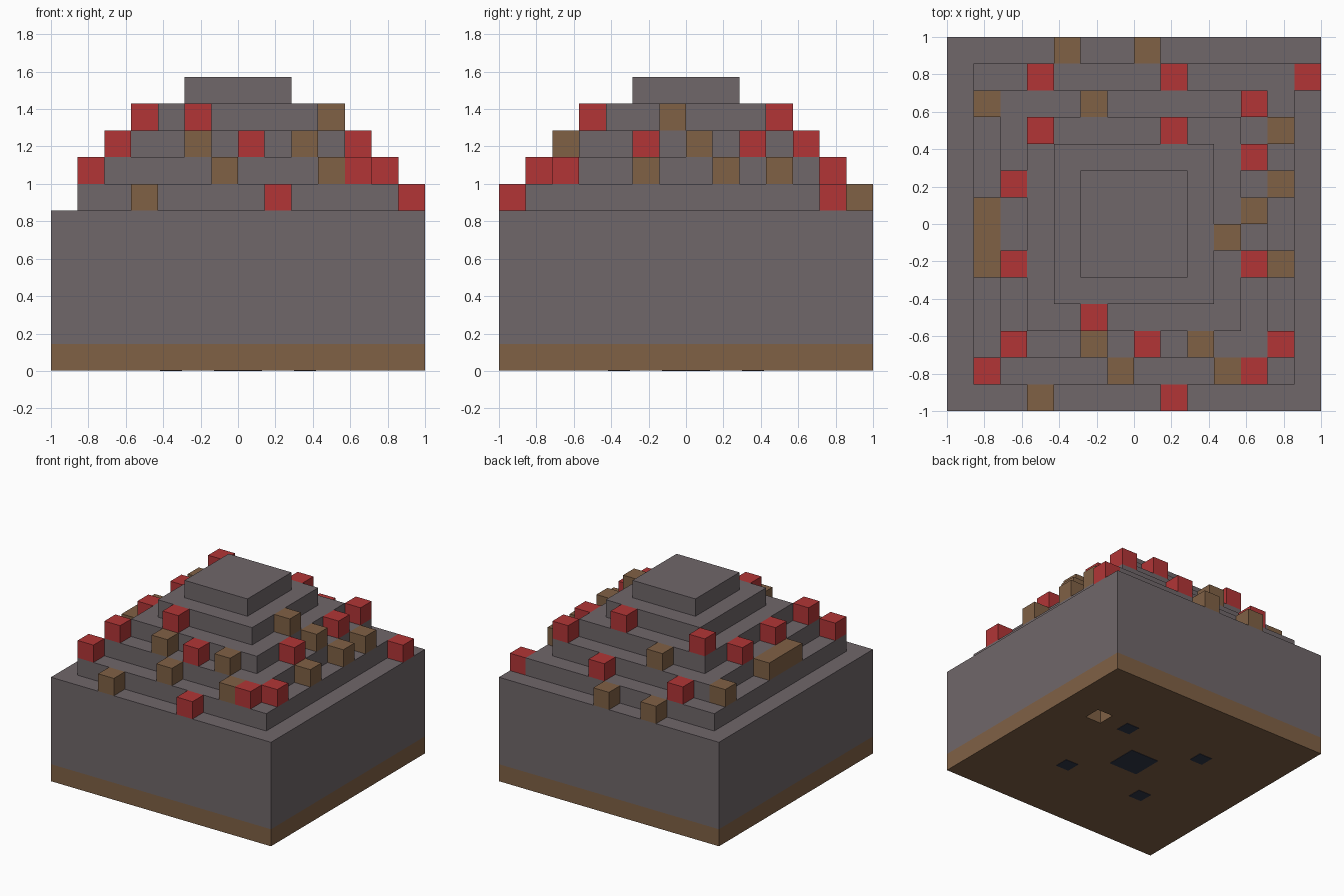
import bpy
import bmesh
from mathutils import Matrix, Vector

default = bpy.data.objects.get("Cube")
if default:
    bpy.data.objects.remove(default, do_unlink=True)

U = 1 / 7        # one block
LIFT = 0.003     # thickness of the underside pads


def material(name, rgb):
    mat = bpy.data.materials.new(name)
    mat.use_nodes = True
    color = (*rgb, 1)
    mat.diffuse_color = color
    bsdf = next(n for n in mat.node_tree.nodes if n.type == "BSDF_PRINCIPLED")
    bsdf.inputs["Base Color"].default_value = color
    return mat


STONE = material("grey_stone", (0.162, 0.136, 0.144))
EARTH = material("brown_earth", (0.216, 0.119, 0.060))
RED = material("red_block", (0.445, 0.036, 0.037))
NAVY = material("dark_navy", (0.031, 0.038, 0.067))


def boxes(name, mat, spans):
    """One object made of boxes, each given by its low and high corner."""
    bm = bmesh.new()
    for low, high in spans:
        low, high = Vector(low), Vector(high)
        matrix = Matrix.Translation((low + high) / 2) @ Matrix.Diagonal((high - low).to_4d())
        bmesh.ops.create_cube(bm, size=1, matrix=matrix)
    mesh = bpy.data.meshes.new(name)
    bm.to_mesh(mesh)
    bm.free()
    mesh.materials.append(mat)
    obj = bpy.data.objects.new(name, mesh)
    bpy.context.collection.objects.link(obj)
    return obj


def square(half, bottom, top, x=0, y=0):
    return (x - half, y - half, bottom), (x + half, y + half, top)


# Earth slab with a one-block pit in its underside
slab = boxes("earth_slab", EARTH, [square(1, LIFT, U)])
pit = boxes("pit_cutter", EARTH, [square(U / 2, -U, 2 * U, 4.5 * U, 2.5 * U)])
cut = slab.modifiers.new("pit", "BOOLEAN")
cut.operation = "DIFFERENCE"
cut.solver = "EXACT"
cut.object = pit
pit.hide_render = True
pit.hide_viewport = True
pit.display_type = "WIRE"

# Stone body and the stepped tiers above it
boxes("stone_body", STONE, [square(1, U, 6 * U)])
for tier in range(5):
    bottom = (6 + tier) * U
    boxes(f"stone_tier_{tier + 1}", STONE, [square((6 - tier) * U, bottom, bottom + U)])

# Loose blocks on the ledges, mapped from back to front: r is red, b is brown
LEDGE_MAP = """
....b..b......
...r....r....r
.b...b.....r..
...r....r...b.
...........r..
..r.........b.
.b.........b..
.b........b...
.br........rb.
..............
.....r........
..r..b.r.b..r.
.r....b...br..
...b....r.....
""".split()

spans = {"r": [], "b": []}
for row, line in enumerate(LEDGE_MAP):
    for col, mark in enumerate(line):
        if mark in spans:
            x, y = col - 6.5, 6.5 - row
            ring = 6.5 - max(abs(x), abs(y))
            bottom = (6 + ring) * U
            spans[mark].append(square(U / 2, bottom, bottom + U, x * U, y * U))
boxes("red_blocks", RED, spans["r"])
boxes("brown_blocks", EARTH, spans["b"])

# Dark pads on the underside
pads = [square(0.9 * U, 0, LIFT)]
for sx in (-1, 1):
    for sy in (-1, 1):
        pads.append(square(0.41 * U, 0, LIFT, sx * 2.5 * U, sy * 2.5 * U))
boxes("underside_pads", NAVY, pads)
